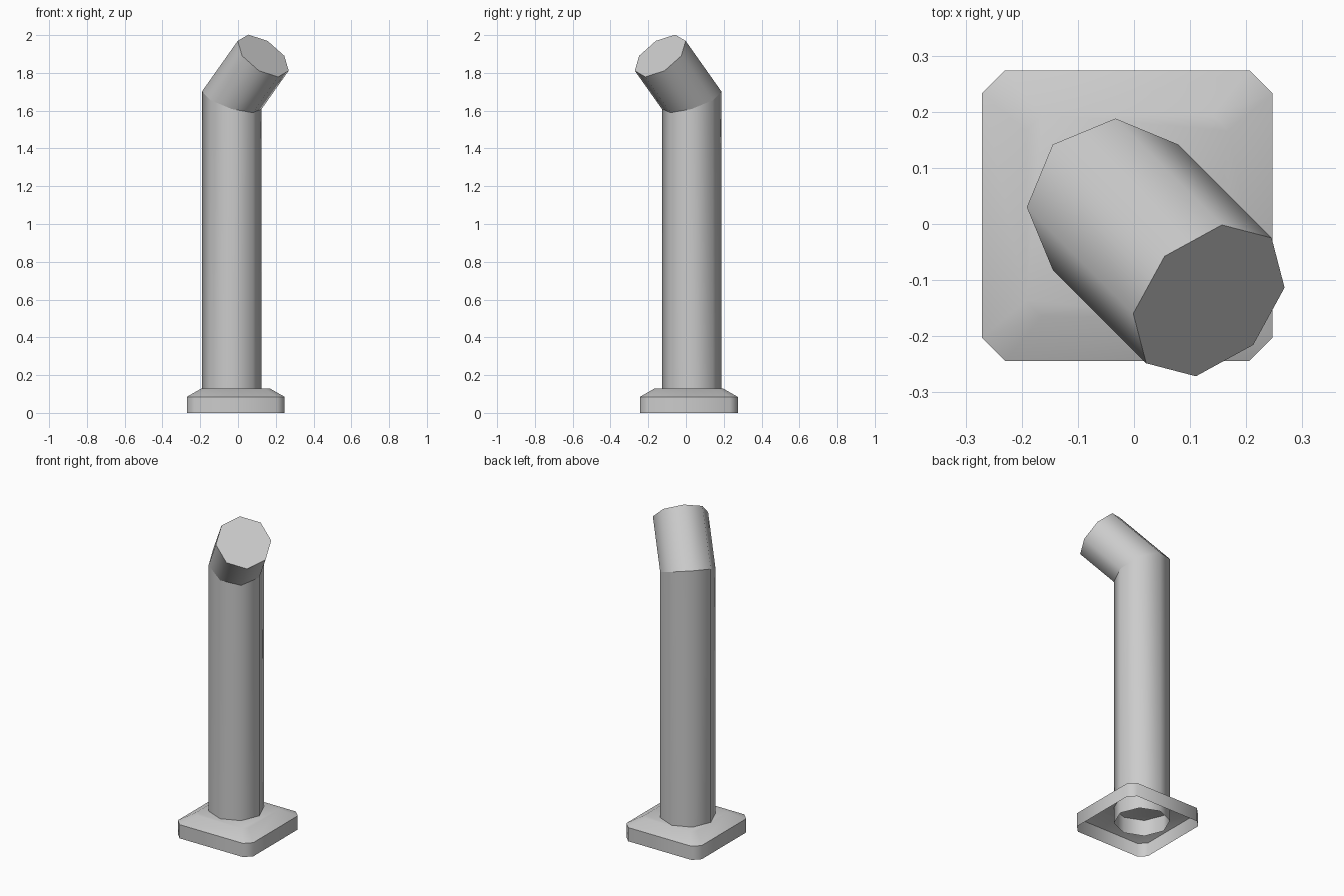
import bpy, bmesh
from math import cos, sin, pi, tan
from mathutils import Vector, Matrix

cube = bpy.data.objects.get("Cube")
if cube:
    bpy.data.objects.remove(cube)

grey = bpy.data.materials.new("plain grey")
grey.use_nodes = True
colour = (0.6, 0.6, 0.6, 1)
grey.diffuse_color = colour
grey.node_tree.nodes["Principled BSDF"].inputs["Base Color"].default_value = colour


def loft(name, rings, sharp_rings):
    """Skin eight-sided rings, close the last one, keep the named rings sharp."""
    bm = bmesh.new()
    loops = [[bm.verts.new(p) for p in ring] for ring in rings]
    n = len(loops[0])
    for low, high in zip(loops, loops[1:]):
        for i in range(n):
            j = (i + 1) % n
            bm.faces.new((low[i], low[j], high[j], high[i]))
    bm.faces.new(loops[-1])
    for face in bm.faces:
        face.smooth = True
    for r in sharp_rings:
        for i in range(n):
            bm.edges.get((loops[r][i], loops[r][(i + 1) % n])).smooth = False
    mesh = bpy.data.meshes.new(name)
    bm.to_mesh(mesh)
    bm.free()
    mesh.materials.append(grey)
    obj = bpy.data.objects.new(name, mesh)
    bpy.context.collection.objects.link(obj)
    return obj


# Base: hollow plate with clipped corners and a sloped shoulder
def plate_ring(half, z):
    c = half * 0.84
    corners = [(half, -c), (half, c), (c, half), (-c, half),
               (-half, c), (-half, -c), (-c, -half), (c, -half)]
    return [Vector((x - 0.012, y + 0.015, z)) for x, y in corners]


loft("base_plate",
     [plate_ring(0.259, 0), plate_ring(0.259, 0.085), plate_ring(0.18, 0.13)], [1])

# Pipe: octagonal upright, mitred elbow, bent outlet
RADIUS, BEND = 0.158, pi / 4
lean = Vector((1, -1, 0)).normalized()
elbow = Vector((-0.033, 0.03, 1.655))
section = [Vector((cos(i * pi / 4), sin(i * pi / 4), 0)) * RADIUS for i in range(8)]
foot = Vector((elbow.x, elbow.y, 0.03))
turn = Matrix.Rotation(BEND, 3, Vector((0, 0, 1)).cross(lean))
outlet = elbow + turn @ Vector((0, 0, 0.333))

bottom = [foot + p for p in section]
mitre = [elbow + p - Vector((0, 0, p.dot(lean) * tan(BEND / 2))) for p in section]
end = [outlet + turn @ p for p in section]
loft("bent_pipe", [bottom, mitre, end], [1, 2])
